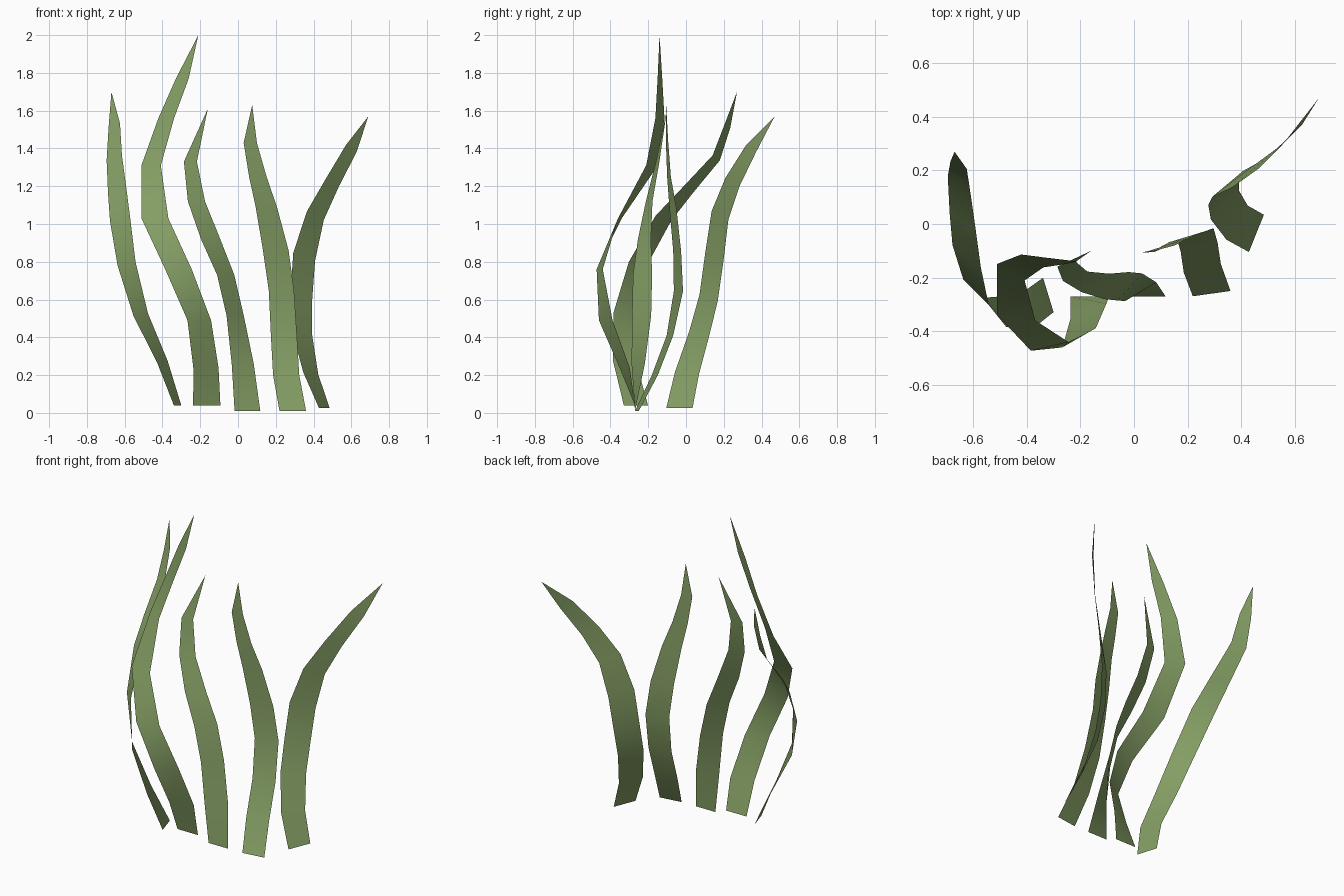
import bpy
import math

green = bpy.data.materials.new("leaf_green")
green.diffuse_color = (0.23, 0.34, 0.127, 1)


def blade(name, rows, tip, width=0.142, tilt=0.0):
    """Flat ribbon along a path of (x, y, z, heading), narrowing to a point."""
    verts, faces = [], []
    n = len(rows)
    for i, (x, y, z, heading) in enumerate(rows):
        t = i / n
        w = width * (1 - 0.5 * max(0, (t - 0.5) / 0.375)) / 2
        a = math.radians(heading)
        dx, dy, dz = w * math.cos(a), w * math.sin(a), w * tilt * t
        verts += [(x - dx, y - dy, z - dz), (x + dx, y + dy, z + dz)]
        if i:
            k = 2 * i
            faces.append((k - 2, k - 1, k + 1, k))
    verts.append(tip)
    faces.append((2 * n - 2, 2 * n - 1, 2 * n))
    mesh = bpy.data.meshes.new(name)
    mesh.from_pydata(verts, [], faces)
    mesh.materials.append(green)
    for p in mesh.polygons:
        p.use_smooth = True
    obj = bpy.data.objects.new(name, mesh)
    bpy.context.collection.objects.link(obj)


# Far left blade, sweeping to the back
blade("left_blade", [
    (-.32, -.265, .04, -73), (-.40, -.325, .27, -65), (-.515, -.33, .52, -55),
    (-.59, -.255, .79, -45), (-.625, -.12, 1.03, -38), (-.64, .01, 1.18, -30),
    (-.655, .16, 1.35, -25), (-.655, .22, 1.52, -25)],
    (-.67, .27, 1.70), width=0.134, tilt=0.4)

# Tallest blade, S-curved
blade("tall_blade", [
    (-.165, -.27, .04, 0), (-.17, -.325, .24, 22), (-.205, -.425, .49, 30),
    (-.315, -.457, .76, 13), (-.44, -.35, 1.03, -8), (-.46, -.18, 1.31, -31),
    (-.38, -.138, 1.56, -30), (-.295, -.138, 1.77, -20)],
    (-.21, -.14, 2.0), width=0.144)

# Middle blade
blade("middle_blade", [
    (.05, -.27, .01, 0), (.025, -.253, .26, 31), (-.015, -.235, .515, 48),
    (-.065, -.23, .73, 48), (-.145, -.22, .92, 34), (-.22, -.195, 1.12, 21),
    (-.252, -.15, 1.33, 15)],
    (-.16, -.10, 1.61), width=0.136)

# Straight blade right of the middle
blade("straight_blade", [
    (.29, -.26, .01, 8), (.255, -.165, .2, 13), (.243, -.085, .41, 14),
    (.23, -.04, .645, 20), (.2, -.047, .86, 17), (.15, -.07, 1.09, 18),
    (.105, -.09, 1.25, 12), (.065, -.10, 1.43, 10)],
    (.075, -.105, 1.63), width=0.142)

# Far right blade, leaning out and back
blade("right_blade", [
    (.457, -.035, .025, 68), (.385, .005, .21, 58), (.34, .07, .42, 45),
    (.335, .12, .61, 40), (.35, .15, .825, 40), (.41, .18, 1.045, 45),
    (.50, .245, 1.22, 48), (.60, .345, 1.40, 43)],
    (.69, .47, 1.57), width=0.15, tilt=-0.6)
